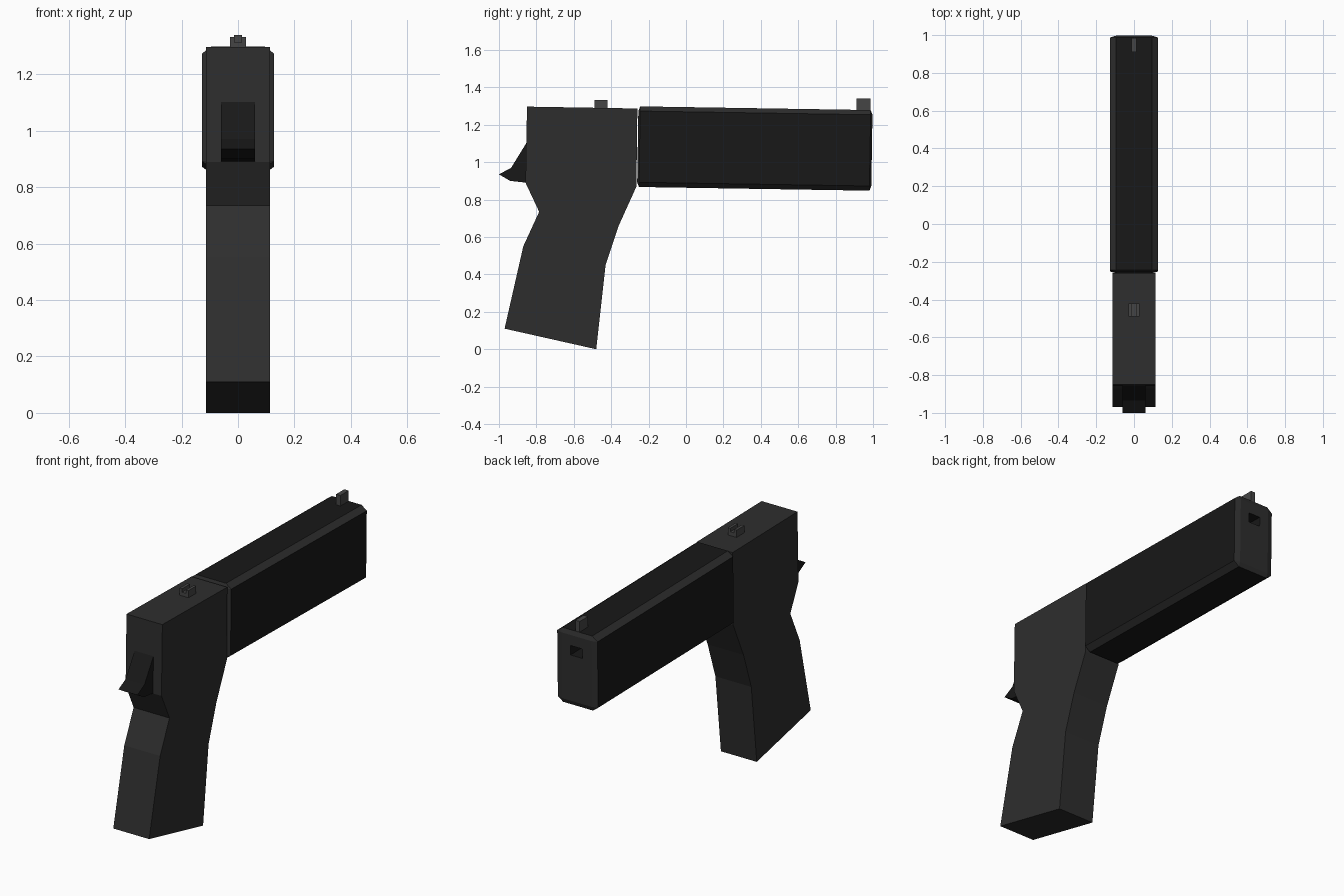
import bpy, bmesh, math
from mathutils import Matrix, Vector

if "Cube" in bpy.data.objects:
    bpy.data.objects.remove(bpy.data.objects["Cube"])


def material(name, v):
    m = bpy.data.materials.new(name)
    m.diffuse_color = (v, v, v, 1)
    m.use_nodes = True
    m.node_tree.nodes["Principled BSDF"].inputs["Base Color"].default_value = m.diffuse_color
    return m


BLACK = material("black_metal", 0.009)
DARK = material("dark_metal", 0.027)
STEEL = material("sight_steel", 0.06)


def finish(name, bm, *mats):
    bmesh.ops.recalc_face_normals(bm, faces=bm.faces)
    me = bpy.data.meshes.new(name)
    bm.to_mesh(me)
    bm.free()
    for m in mats:
        me.materials.append(m)
    ob = bpy.data.objects.new(name, me)
    bpy.context.collection.objects.link(ob)
    return ob


def side_profile(name, pts, half_width, mat):
    """Extrude a (y, z) outline symmetrically across x."""
    bm = bmesh.new()
    face = bm.faces.new([bm.verts.new((-half_width, y, z)) for y, z in pts])
    ext = bmesh.ops.extrude_face_region(bm, geom=[face])
    verts = [g for g in ext["geom"] if isinstance(g, bmesh.types.BMVert)]
    bmesh.ops.translate(bm, verts=verts, vec=(2 * half_width, 0, 0))
    return finish(name, bm, mat)


def box(name, centre, size, mat, rot=Matrix()):
    bm = bmesh.new()
    bmesh.ops.create_cube(bm, size=1,
                          matrix=Matrix.Translation(centre) @ rot @ Matrix.Diagonal((*size, 1)))
    return finish(name, bm, mat)


# Frame and grip
side_profile("frame_and_grip", [
    (-0.85, 1.297), (-0.26, 1.287), (-0.265, 0.87), (-0.36, 0.66), (-0.43, 0.45),
    (-0.48, 0.0), (-0.97, 0.11), (-0.87, 0.55), (-0.785, 0.735), (-0.858, 0.89)], 0.114, DARK)

# Hammer
side_profile("hammer", [
    (-0.83, 1.14), (-0.855, 1.10), (-0.935, 0.97), (-1.0, 0.935), (-0.94, 0.90), (-0.83, 0.888)],
    0.06, BLACK)

# Slide: chamfered box with slight downward tilt
tilt = Matrix.Rotation(-math.atan2(0.02, 1.25), 4, 'X')
centre = Vector((0, 0.368, 1.073))
half, inset = (0.128, 0.626, 0.2155), (0.033, 0.01, 0.025)
bm = bmesh.new()
bmesh.ops.create_cube(bm, size=1)
bmesh.ops.bevel(bm, geom=bm.edges[:], offset=0.1, segments=1, affect='EDGES')
for v in bm.verts:
    v.co = Vector([math.copysign(h if abs(c) > 0.45 else h - i, c)
                   for c, h, i in zip(v.co, half, inset)])
bm.normal_update()
for f in bm.faces:
    n = f.normal
    f.material_index = 0 if max(abs(n.x), abs(n.z)) > 0.98 else 1
bm.transform(Matrix.Translation(centre) @ tilt)
slide = finish("slide", bm, BLACK, DARK)

# Muzzle opening
cutter = box("muzzle_cutter", (0, 1.0, 1.165), (0.075, 0.2, 0.055), BLACK, tilt)
cutter.hide_render = True
mod = slide.modifiers.new("muzzle", 'BOOLEAN')
mod.operation, mod.solver, mod.object = 'DIFFERENCE', 'EXACT', cutter
bpy.context.view_layer.objects.active = slide
bpy.ops.object.modifier_apply(modifier="muzzle")
bpy.data.objects.remove(cutter)

# Sights
box("front_sight", (0, 0.948, 1.303), (0.028, 0.075, 0.074), STEEL)
box("rear_sight_base", (0, -0.455, 1.297), (0.056, 0.07, 0.03), STEEL)
for s, side in ((-1, "left"), (1, "right")):
    box("rear_sight_" + side, (s * 0.02, -0.455, 1.316), (0.016, 0.07, 0.032), STEEL)
